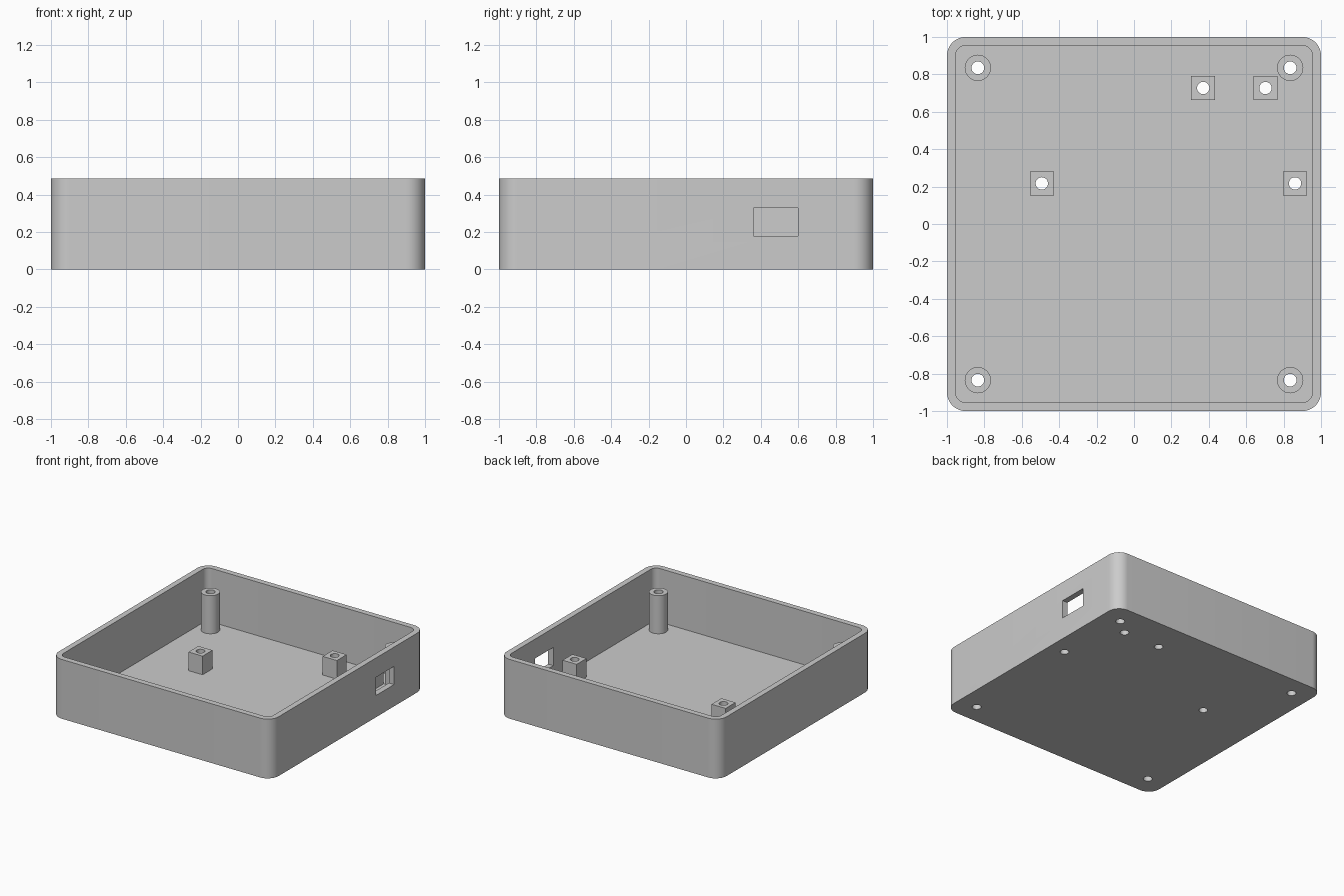
import bpy, bmesh
from math import cos, sin, pi, radians

if "Cube" in bpy.data.objects:
    bpy.data.objects.remove(bpy.data.objects["Cube"], do_unlink=True)

HEIGHT, WALL, FLOOR = 0.487, 0.047, 0.047

grey = bpy.data.materials.new("plain grey")
grey.use_nodes = True
grey.diffuse_color = (0.6, 0.6, 0.6, 1)
grey.node_tree.nodes["Principled BSDF"].inputs["Base Color"].default_value = (0.6, 0.6, 0.6, 1)


def circle(x, y, r, n=40):
    return [(x + r * cos(2 * pi * i / n), y + r * sin(2 * pi * i / n)) for i in range(n)]


def square(x, y, h):
    return [(x - h, y - h), (x + h, y - h), (x + h, y + h), (x - h, y + h)]


def rounded_square(half, r, n=12):
    points = []
    for corner, (sx, sy) in enumerate([(1, 1), (-1, 1), (-1, -1), (1, -1)]):
        for i in range(n + 1):
            a = (corner + i / n) * pi / 2
            points.append((sx * (half - r) + r * cos(a), sy * (half - r) + r * sin(a)))
    return points


def prism(name, outlines, z0, z1):
    """Extrude one or more closed outlines upwards into a solid."""
    bm = bmesh.new()
    for outline in outlines:
        face = bm.faces.new([bm.verts.new((x, y, z0)) for x, y in outline])
        top = bmesh.ops.extrude_face_region(bm, geom=[face], use_keep_orig=True)["geom"]
        bmesh.ops.translate(bm, vec=(0, 0, z1 - z0),
                            verts=[v for v in top if isinstance(v, bmesh.types.BMVert)])
    bmesh.ops.recalc_face_normals(bm, faces=bm.faces)
    mesh = bpy.data.meshes.new(name)
    bm.to_mesh(mesh)
    bm.free()
    mesh.materials.append(grey)
    obj = bpy.data.objects.new(name, mesh)
    bpy.context.collection.objects.link(obj)
    return obj


def activate(obj):
    bpy.ops.object.select_all(action='DESELECT')
    obj.select_set(True)
    bpy.context.view_layer.objects.active = obj


def cut(obj, cutter):
    activate(obj)
    mod = obj.modifiers.new("cut", 'BOOLEAN')
    mod.operation, mod.solver, mod.object = 'DIFFERENCE', 'EXACT', cutter
    bpy.ops.object.modifier_apply(modifier=mod.name)


# Post layout
corner_posts = [(sx * 0.835, sy * 0.835) for sx in (-1, 1) for sy in (-1, 1)]
standoffs = [(0.37, 0.727), (0.703, 0.727), (-0.493, 0.217), (0.861, 0.217)]

# Cutters: cavity, screw holes, side window
cavity = prism("cavity_cutter", [rounded_square(1 - WALL, 0.05)], FLOOR, 1)
holes = prism("hole_cutter", [circle(x, y, 0.034) for x, y in corner_posts]
              + [circle(x, y, 0.033) for x, y in standoffs], -0.5, 1)
window = prism("window_cutter", [[(0.8, 0.362), (1.2, 0.362), (1.2, 0.598), (0.8, 0.598)]],
               0.179, 0.328)

# Open tray with rounded corners
tray = prism("tray", [rounded_square(1, 0.1)], 0, HEIGHT)
for cutter in (cavity, holes, window):
    cut(tray, cutter)
parts = [tray]

# Tall round posts in the corners, short square standoffs on the floor
for x, y in corner_posts:
    parts.append(prism("corner_post", [circle(x, y, 0.07)], FLOOR, 0.36))
for x, y in standoffs:
    parts.append(prism("standoff", [square(x, y, 0.064)], FLOOR, 0.2))
for post in parts[1:]:
    cut(post, holes)

for part in parts:
    activate(part)
    bpy.ops.object.shade_smooth_by_angle(angle=radians(30))

for cutter in (cavity, holes, window):
    bpy.data.objects.remove(cutter, do_unlink=True)
